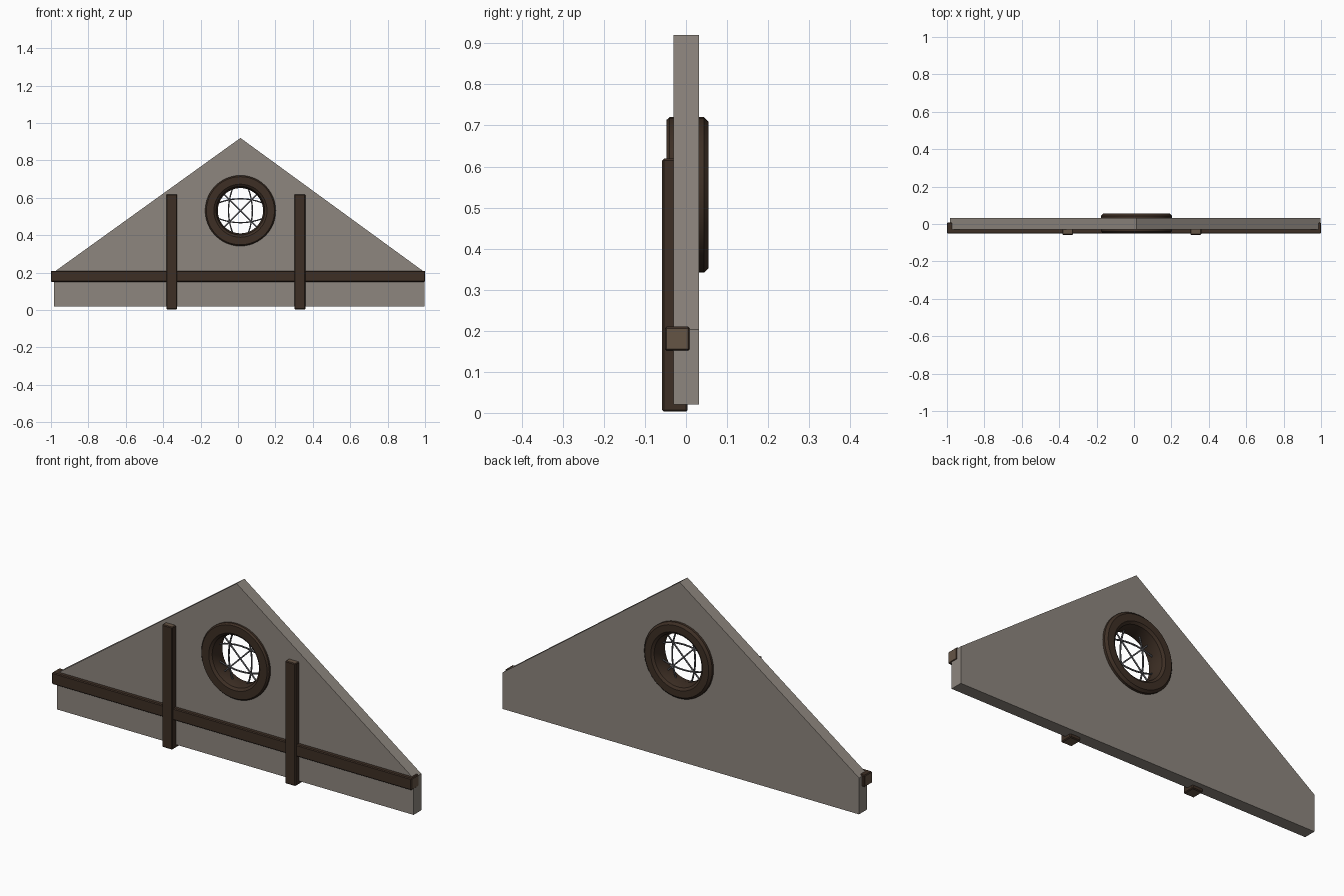
import bpy, bmesh, math
from mathutils import Vector

if "Cube" in bpy.data.objects:
    bpy.data.objects.remove(bpy.data.objects["Cube"])


def material(name, rgb):
    m = bpy.data.materials.new(name)
    m.diffuse_color = (*rgb, 1)
    m.use_nodes = True
    m.node_tree.nodes["Principled BSDF"].inputs["Base Color"].default_value = m.diffuse_color
    return m


PLASTER = material("grey plaster", (0.27, 0.24, 0.21))
WOOD = material("dark wood", (0.047, 0.028, 0.018))
END = material("end grain", (0.13, 0.09, 0.06))
LEAD = material("window lead", (0.10, 0.10, 0.11))
CX, CZ = 0.013, 0.531  # round window centre


def mesh_object(name, bm, *mats):
    bmesh.ops.recalc_face_normals(bm, faces=bm.faces)
    me = bpy.data.meshes.new(name)
    bm.to_mesh(me)
    bm.free()
    for m in mats:
        me.materials.append(m)
    ob = bpy.data.objects.new(name, me)
    bpy.context.collection.objects.link(ob)
    return ob


def timber(name, lo, hi, axis):
    """Bevelled beam with lighter end grain on the long axis."""
    lo, hi = Vector(lo), Vector(hi)
    bm = bmesh.new()
    bmesh.ops.create_cube(bm, size=1)
    for v in bm.verts:
        v.co = (lo + hi) / 2 + v.co * (hi - lo)
    bmesh.ops.bevel(bm, geom=bm.edges[:], offset=0.004, segments=1, affect='EDGES')
    bm.normal_update()
    for f in bm.faces:
        f.material_index = int(abs(f.normal[axis]) > 0.95)
    return mesh_object(name, bm, WOOD, END)


def lathe(name, profile, mat, n=48):
    """Closed (radius, y) profile swept round the window axis."""
    bm = bmesh.new()
    rings = []
    for i in range(n):
        a = 2 * math.pi * i / n
        rings.append([bm.verts.new((CX + r * math.cos(a), y, CZ + r * math.sin(a)))
                      for r, y in profile])
    k = len(profile)
    for i in range(n):
        p, q = rings[i], rings[(i + 1) % n]
        for j in range(k):
            bm.faces.new((p[j], p[(j + 1) % k], q[(j + 1) % k], q[j]))
    return mesh_object(name, bm, mat)


# gable wall: extruded outline with a round hole
outline = [(-0.984, 0.02), (0.997, 0.02), (0.997, 0.203), (0.013, 0.92), (-0.984, 0.203)]
bm = bmesh.new()
face = bm.faces.new([bm.verts.new((x, -0.03, z)) for x, z in outline])
ext = bmesh.ops.extrude_face_region(bm, geom=[face], use_keep_orig=True)
for v in ext["geom"]:
    if isinstance(v, bmesh.types.BMVert):
        v.co.y = 0.032
wall = mesh_object("gable_wall", bm, PLASTER)

cutter = lathe("window_cutter", [(0.0, -0.2), (0.155, -0.2), (0.155, 0.2), (0.0, 0.2)], PLASTER)
bm = bmesh.new()
bm.from_mesh(cutter.data)
bmesh.ops.remove_doubles(bm, verts=bm.verts, dist=1e-5)
bmesh.ops.dissolve_degenerate(bm, edges=bm.edges, dist=1e-5)
bmesh.ops.recalc_face_normals(bm, faces=bm.faces)
bm.to_mesh(cutter.data)
bm.free()
cut = wall.modifiers.new("hole", 'BOOLEAN')
cut.operation, cut.solver, cut.object = 'DIFFERENCE', 'EXACT', cutter
bpy.context.view_layer.objects.active = wall
wall.select_set(True)
bpy.ops.object.modifier_apply(modifier="hole")
bpy.data.objects.remove(cutter)

# timbers
timber("cross_beam", (-1.0, -0.051, 0.151), (1.0, 0.009, 0.210), 0)
for side, x in (("left", -0.354), ("right", 0.331)):
    timber(side + "_post", (x - 0.029, -0.058, 0.003), (x + 0.029, 0.004, 0.619), 2)

# round window frame
ring = lathe("window_frame", [(0.189, -0.040), (0.182, -0.048), (0.142, -0.048), (0.130, -0.038),
                              (0.121, 0.0), (0.132, 0.046), (0.144, 0.055), (0.178, 0.055),
                              (0.189, 0.044)], WOOD)
bpy.ops.object.select_all(action='DESELECT')
ring.select_set(True)
bpy.context.view_layer.objects.active = ring
bpy.ops.object.shade_smooth_by_angle(angle=math.radians(30))

# leaded lattice: bowed bars on four sides, and a diagonal cross
cu = bpy.data.curves.new("window_lattice", 'CURVE')
cu.dimensions = '3D'
cu.bevel_depth = 0.004
cu.bevel_resolution = 1
cu.use_fill_caps = True
paths = []
for turn in range(4):
    a = turn * math.pi / 2
    c, s = math.cos(a), math.sin(a)
    bow = [(0.064 - 0.022 * (t / 4) ** 2, 0.118 * t / 4) for t in range(-4, 5)]
    paths.append([(u * c - v * s, u * s + v * c) for u, v in bow])
d = 0.122 * math.sqrt(0.5)
paths += [[(-d, -d), (d, d)], [(-d, d), (d, -d)]]
for pts in paths:
    sp = cu.splines.new('POLY')
    sp.points.add(len(pts) - 1)
    for p, (x, z) in zip(sp.points, pts):
        p.co = (CX + x, 0.0, CZ + z, 1)
cu.materials.append(LEAD)
lattice = bpy.data.objects.new("window_lattice", cu)
bpy.context.collection.objects.link(lattice)
bpy.ops.object.select_all(action='DESELECT')
lattice.select_set(True)
bpy.context.view_layer.objects.active = lattice
bpy.ops.object.convert(target='MESH')
